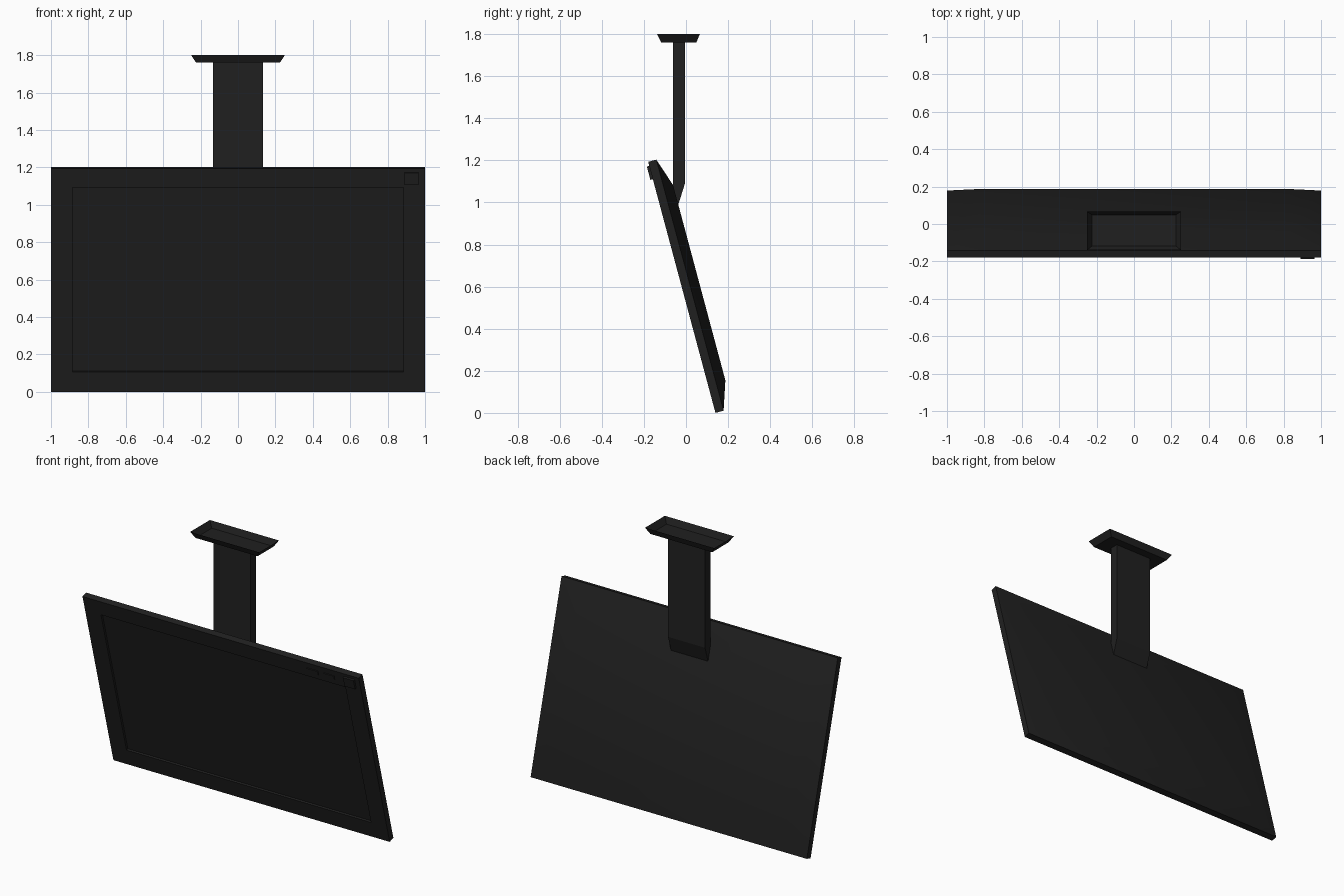
import bpy, bmesh, math
from mathutils import Matrix

if "Cube" in bpy.data.objects:
    bpy.data.objects.remove(bpy.data.objects["Cube"])

black = bpy.data.materials.new("matte_black")
black.diffuse_color = (0.0145, 0.0145, 0.0145, 1)
black.use_nodes = True
black.node_tree.nodes["Principled BSDF"].inputs["Base Color"].default_value = black.diffuse_color


def finish(name, bm, matrix=None, fix_normals=True):
    if fix_normals:
        bmesh.ops.recalc_face_normals(bm, faces=bm.faces)
    mesh = bpy.data.meshes.new(name)
    bm.to_mesh(mesh)
    bm.free()
    mesh.materials.append(black)
    obj = bpy.data.objects.new(name, mesh)
    bpy.context.collection.objects.link(obj)
    if matrix:
        obj.matrix_world = matrix
    return obj


def loft(name, rings, matrix, axis, cap_end=True):
    """Join rectangles (a0, a1, b0, b1, depth); depth runs along the given axis."""
    bm = bmesh.new()
    loops = []
    for a0, a1, b0, b1, d in rings:
        pts = [(a0, b0), (a1, b0), (a1, b1), (a0, b1)]
        loops.append([bm.verts.new((a, d, b) if axis == "y" else (a, b, d)) for a, b in pts])
    for r, s in zip(loops, loops[1:]):
        for i in range(4):
            j = (i + 1) % 4
            bm.faces.new((r[i], r[j], s[j], s[i]))
    bm.faces.new(loops[0][::-1])
    if cap_end:
        bm.faces.new(loops[-1])
    return finish(name, bm, matrix)


# Tilted frame for the display: local x = width, y = depth to the back, z = up the panel
tilt = Matrix.Translation((0, 0.14, 0)) @ Matrix.Rotation(math.radians(15), 4, "X")
H = 1.235

# Display: recessed screen, bezel, thin rim, shallow bulging back
panel = loft("display_panel", [
    (-0.885, 0.885, 0.111, 1.132, 0.014),
    (-0.885, 0.885, 0.111, 1.132, 0.0),
    (-1.0, 1.0, 0.0, H, 0.0),
    (-1.0, 1.0, 0.0, H, 0.04),
    (-0.83, 0.83, 0.137, H - 0.137, 0.0855),
], tilt, "y")
bpy.context.view_layer.objects.active = panel
panel.select_set(True)
bpy.ops.object.shade_smooth_by_angle(angle=math.radians(30))

# Buttons on the upper right of the bezel
for name, x0, x1, u0, u1, out in (
    ("left_button", 0.617, 0.698, 1.168, 1.196, 0.005),
    ("right_button", 0.740, 0.815, 1.168, 1.196, 0.005),
    ("power_button", 0.890, 0.966, 1.149, 1.215, 0.012),
):
    loft(name, [(x0, x1, u0, u1, -out), (x0, x1, u0, u1, 0.005)], tilt, "y")

# Hanging post: side profile extruded across, wedge end meets the panel back
bm = bmesh.new()
profile = [(-0.062, 1.76), (-0.005, 1.76), (-0.005, 1.09), (-0.038, 0.985), (-0.062, 1.0)]
face = bm.faces.new([bm.verts.new((-0.134, y, z)) for y, z in profile])
ext = bmesh.ops.extrude_face_region(bm, geom=[face], use_keep_orig=True)
bmesh.ops.translate(bm, vec=(0.268, 0, 0),
                    verts=[e for e in ext["geom"] if isinstance(e, bmesh.types.BMVert)])
finish("hanging_post", bm)

# Ceiling mount: open flared tray
loft("ceiling_mount", [
    (-0.224, 0.224, -0.118, 0.049, 1.76),
    (-0.25, 0.25, -0.138, 0.066, 1.8),
], Matrix.Identity(4), "z", cap_end=False)
